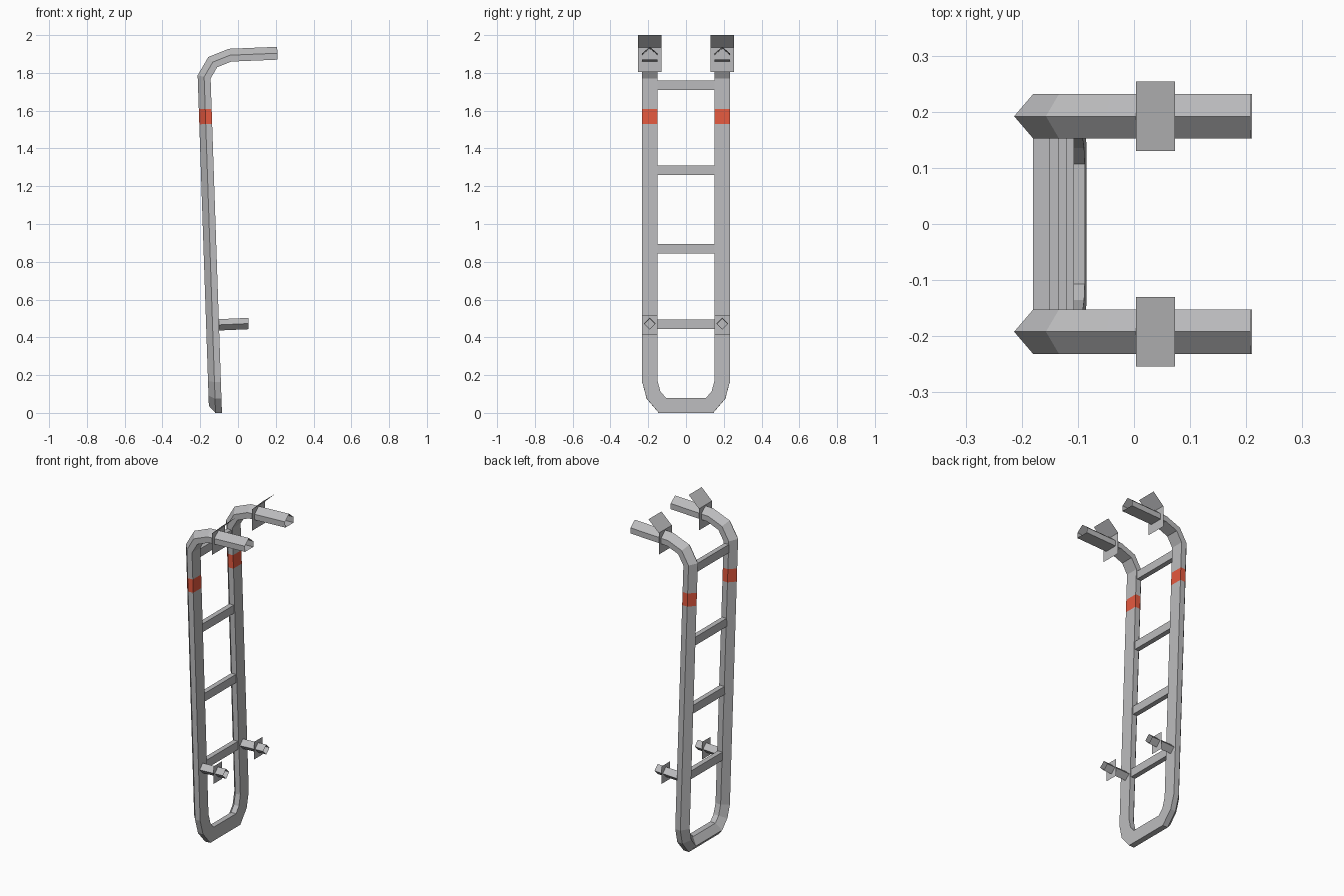
import bpy, bmesh, math
from mathutils import Vector

if "Cube" in bpy.data.objects:
    bpy.data.objects.remove(bpy.data.objects["Cube"])


def material(name, rgb):
    m = bpy.data.materials.new(name)
    m.diffuse_color = (*rgb, 1)
    m.use_nodes = True
    m.node_tree.nodes["Principled BSDF"].inputs["Base Color"].default_value = m.diffuse_color
    return m


GREY = material("grey metal", (0.5, 0.5, 0.51))
RED = material("red band", (0.78, 0.1, 0.05))
RAIL_Y = 0.192
LEAN = 0.0339


def back_x(z):
    """x of the flat inner side of the leaning rails at height z"""
    return -0.085 - LEAN * z


def make(name, verts, faces, fix_normals=True):
    me = bpy.data.meshes.new(name)
    me.from_pydata([tuple(v) for v in verts], [], faces)
    me.materials.append(GREY)
    me.materials.append(RED)
    if fix_normals:
        bm = bmesh.new()
        bm.from_mesh(me)
        bmesh.ops.recalc_face_normals(bm, faces=bm.faces)
        bm.to_mesh(me)
        bm.free()
    ob = bpy.data.objects.new(name, me)
    bpy.context.collection.objects.link(ob)
    return ob


# One open tube with a house-shaped section: arm, rail, bottom U, rail, arm
arm = [(0.21, 1.87), (-0.035, 1.86), (-0.11, 1.83), (back_x(1.77), 1.77)]
half = [Vector((x, -RAIL_Y, z)) for x, z in arm]
for y, z in [(RAIL_Y, 1.61), (RAIL_Y, 1.53), (RAIL_Y, 0.17), (0.172, 0.095), (0.125, 0.04)]:
    half.append(Vector((back_x(z), -y, z)))
path = half + [Vector((p.x, -p.y, p.z)) for p in reversed(half)]
section = [(-0.04, 0), (0.04, 0), (0.04, 0.034), (0, 0.068), (-0.04, 0.034)]
out = Vector((-1, 0, -LEAN)).normalized()
verts, faces = [], []
for i, p in enumerate(path):
    t1 = (p - path[max(i - 1, 0)]).normalized()
    t2 = (path[min(i + 1, len(path) - 1)] - p).normalized()
    t = (t1 + t2).normalized()
    miter = 1 / max(t.dot(t2), t.dot(t1))
    if p.z > 1.7:
        lat = Vector((0, 1 if p.y < 0 else -1, 0))
        nor = lat.cross(t) * miter
    else:
        nor = out
        lat = t.cross(out) * miter
    verts += [p + lat * a + nor * b for a, b in section]
n = len(section)
for i in range(len(path) - 1):
    for k in range(n):
        l = (k + 1) % n
        faces.append((i * n + k, i * n + l, (i + 1) * n + l, (i + 1) * n + k))
rails = make("side_rails", verts, faces)

# Red bands on both rails
for f in rails.data.polygons:
    if 1.53 < f.center.z < 1.61:
        f.material_index = 1

# Rungs
for i, z in enumerate((0.47, 0.87, 1.285, 1.735)):
    x1 = back_x(z) - 0.006
    x0 = x1 - 0.03
    v = [(x, y, z + d) for y in (-0.155, 0.155)
         for x, d in ((x0, -0.025), (x1, -0.025), (x1, 0.025), (x0, 0.025))]
    f = [(k, (k + 1) % 4, 4 + (k + 1) % 4, 4 + k) for k in range(4)]
    make(f"rung_{i + 1}", v, f + [(3, 2, 1, 0), (4, 5, 6, 7)])

for side, y in (("left", -RAIL_Y), ("right", RAIL_Y)):
    # Lower standoff: open diamond tube
    r = 0.03
    v = [(x, y + r * math.cos(k * math.pi / 2), z + r * math.sin(k * math.pi / 2))
         for x, z in ((-0.105, 0.466), (0.055, 0.473)) for k in range(4)]
    make(f"standoff_{side}", v, [(k, (k + 1) % 4, 4 + (k + 1) % 4, 4 + k) for k in range(4)])
    # Lower mounting plate
    make(f"lower_plate_{side}",
         [(0, y + a * 0.041, 0.466 + b * 0.053) for a, b in ((-1, -1), (1, -1), (1, 1), (-1, 1))],
         [(0, 1, 2, 3)], False)
    # Upper mounting plate with bent flap
    v = [(x, y + s * 0.062, z) for x, z in ((0.004, 1.805), (0.004, 1.935), (0.073, 2.0))
         for s in (-1, 1)]
    make(f"upper_plate_{side}", v, [(0, 1, 3, 2), (2, 3, 5, 4)], False)
